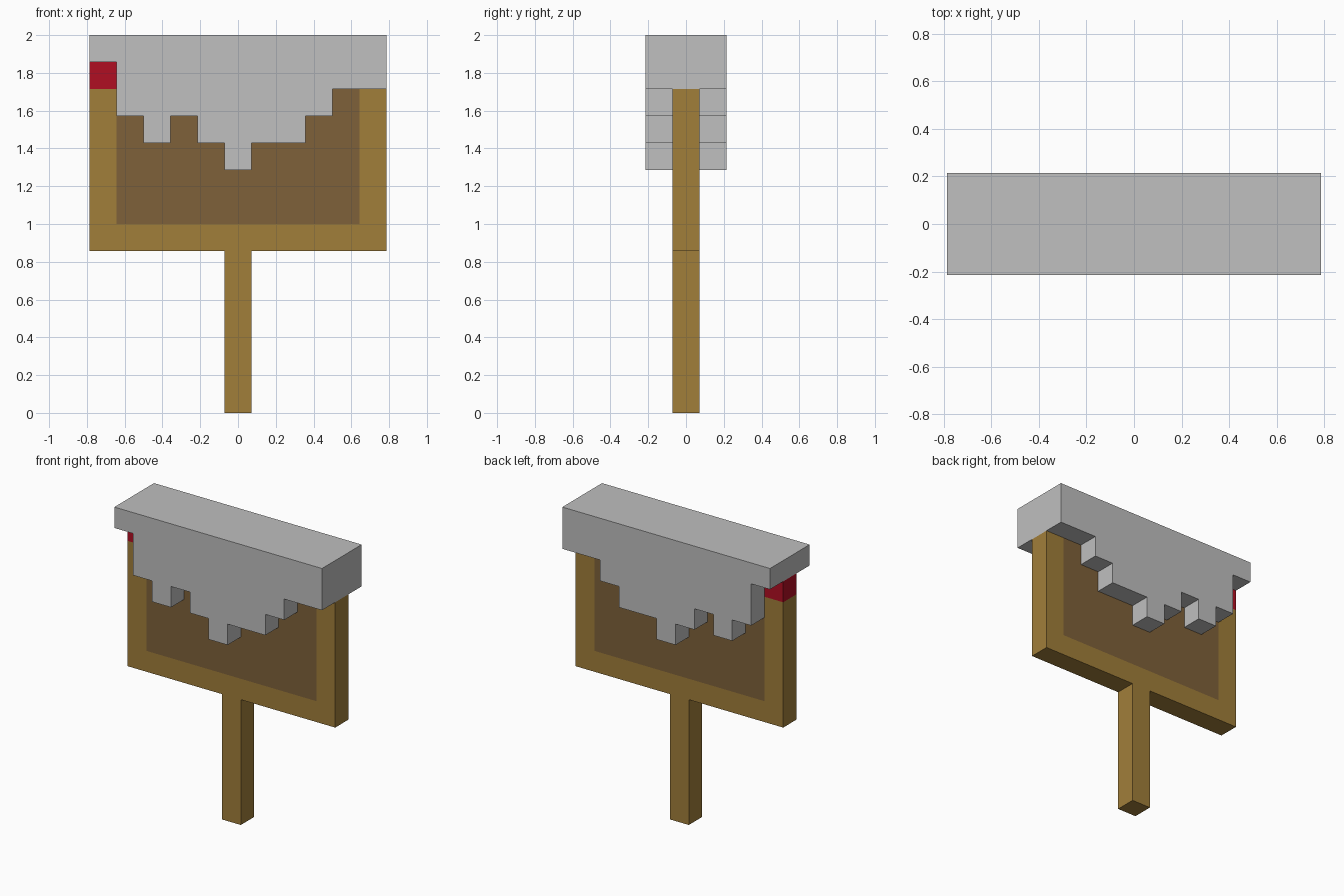
import bpy
import bmesh

default_cube = bpy.data.objects.get("Cube")
if default_cube:
    bpy.data.objects.remove(default_cube, do_unlink=True)

U = 2 / 14  # one block


def material(name, r, g, b):
    mat = bpy.data.materials.new(name)
    mat.use_nodes = True
    mat.diffuse_color = (r, g, b, 1)
    mat.node_tree.nodes["Principled BSDF"].inputs["Base Color"].default_value = (r, g, b, 1)
    return mat


def prism(name, outline, depth, mat):
    """Extrude an x-z outline, given in blocks, evenly about y = 0."""
    bm = bmesh.new()
    face = bm.faces.new([bm.verts.new((x * U, -depth * U / 2, z * U)) for x, z in outline])
    extruded = bmesh.ops.extrude_face_region(bm, geom=[face])["geom"]
    moved = [v for v in extruded if isinstance(v, bmesh.types.BMVert)]
    bmesh.ops.translate(bm, verts=moved, vec=(0, depth * U, 0))
    bmesh.ops.recalc_face_normals(bm, faces=bm.faces)
    mesh = bpy.data.meshes.new(name)
    bm.to_mesh(mesh)
    bm.free()
    mesh.materials.append(mat)
    obj = bpy.data.objects.new(name, mesh)
    bpy.context.collection.objects.link(obj)
    return obj


def rect(x0, x1, z0, z1):
    return [(x0, z0), (x1, z0), (x1, z1), (x0, z1)]


wood = material("golden wood", 0.356, 0.209, 0.042)
dark_wood = material("dark wood", 0.209, 0.119, 0.042)
snow = material("snow grey", 0.523, 0.523, 0.523)
red = material("red", 0.434, 0.0045, 0.016)

# Post and U-shaped frame with a flush panel
prism("post", rect(-0.5, 0.5, 0, 6), 1, wood)
half_frame = [(5.5, 6), (5.5, 12), (4.5, 12), (4.5, 7)]
prism("frame", half_frame + [(-x, z) for x, z in reversed(half_frame)], 1, wood)
prism("panel", rect(-4.5, 4.5, 7, 12), 1, dark_wood)

# Red block on the right-hand upright
prism("red_block", rect(-5.5, -4.5, 12, 13), 1, red)

# Snow cap with a stepped lower edge, one height per column
drips = [13, 11, 10, 11, 10, 9, 10, 10, 11, 12, 12]
outline = [(5.5, 14), (-5.5, 14)]
for i, z in enumerate(drips):
    if z != outline[-1][1]:
        outline.append((i - 5.5, z))
    if i + 1 == len(drips) or drips[i + 1] != z:
        outline.append((i - 4.5, z))
prism("snow_cap", outline, 3, snow)
